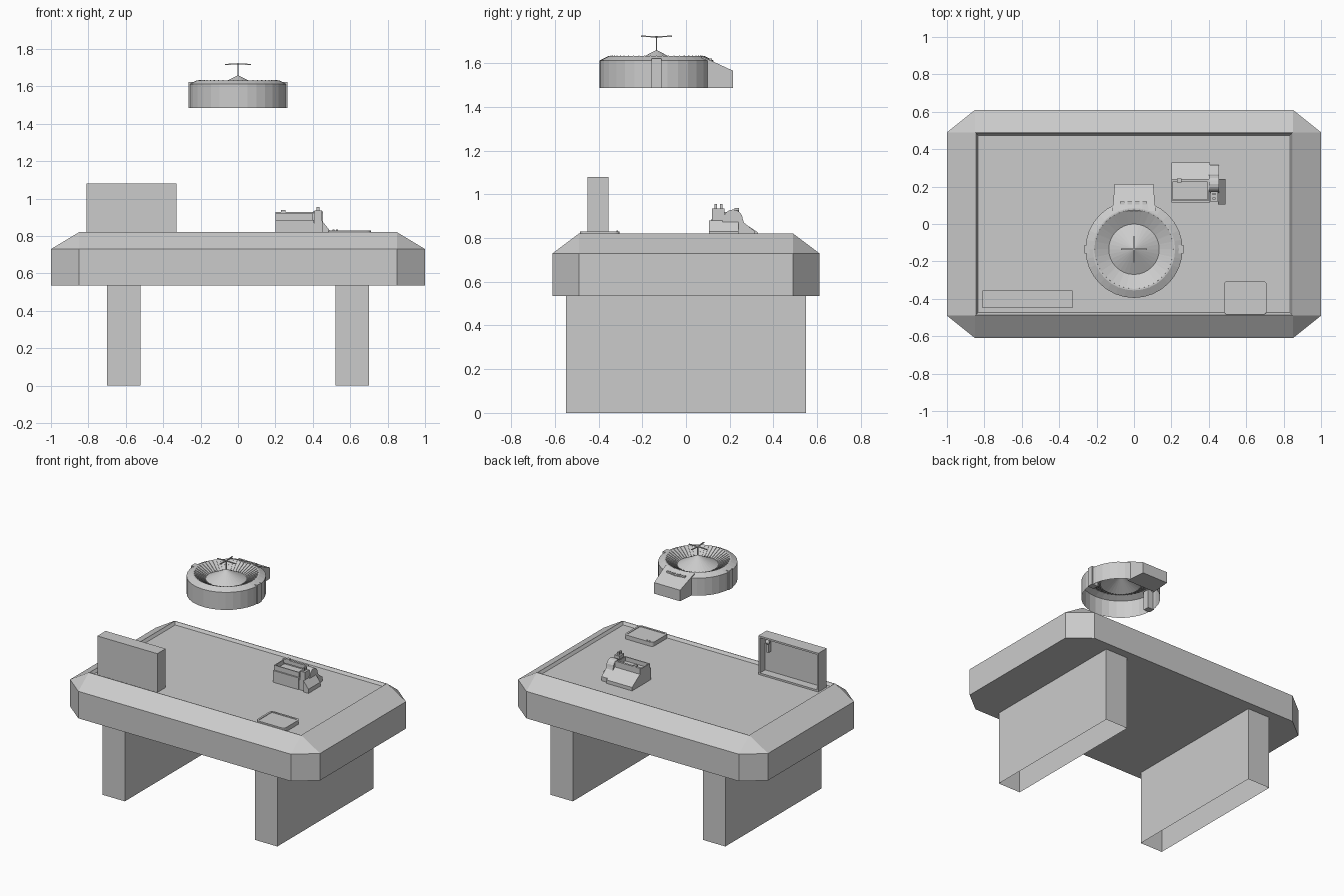
import bpy, bmesh, math
from mathutils import Vector, Matrix

if "Cube" in bpy.data.objects:
    bpy.data.objects.remove(bpy.data.objects["Cube"])

grey = bpy.data.materials.new("plain grey")
grey.use_nodes = True
grey.diffuse_color = (0.6, 0.6, 0.6, 1)
grey.node_tree.nodes["Principled BSDF"].inputs["Base Color"].default_value = (0.6, 0.6, 0.6, 1)


def finish(name, bm, fix=True):
    if fix:
        bmesh.ops.recalc_face_normals(bm, faces=bm.faces)
    me = bpy.data.meshes.new(name)
    bm.to_mesh(me)
    bm.free()
    me.materials.append(grey)
    ob = bpy.data.objects.new(name, me)
    bpy.context.collection.objects.link(ob)
    return ob


def add_box(bm, lo, hi):
    lo, hi = Vector(lo), Vector(hi)
    m = Matrix.Translation((lo + hi) / 2) @ Matrix.Diagonal((*(hi - lo), 1))
    return bmesh.ops.create_cube(bm, size=1, matrix=m)["verts"]


def box(name, lo, hi):
    bm = bmesh.new()
    add_box(bm, lo, hi)
    return finish(name, bm)


def side_prism(name, x0, x1, profile):
    """Extrude a (y, z) outline along x."""
    bm = bmesh.new()
    face = bm.faces.new([bm.verts.new((x0, y, z)) for y, z in profile])
    new = bmesh.ops.extrude_face_region(bm, geom=[face])["geom"]
    bmesh.ops.translate(bm, vec=(x1 - x0, 0, 0), verts=[v for v in new if isinstance(v, bmesh.types.BMVert)])
    return finish(name, bm)


def inset_face(ob, direction, width, depth):
    """Sink a panel into the largest face pointing in a direction."""
    bm = bmesh.new()
    bm.from_mesh(ob.data)
    d = Vector(direction)
    face = max((f for f in bm.faces if f.normal.dot(d) > 0.9), key=lambda f: f.calc_area())
    bmesh.ops.inset_region(bm, faces=[face], thickness=width)
    new = bmesh.ops.extrude_face_region(bm, geom=[face])["geom"]
    bmesh.ops.delete(bm, geom=[face], context="FACES_ONLY")
    bmesh.ops.translate(bm, vec=-d * depth, verts=[v for v in new if isinstance(v, bmesh.types.BMVert)])
    bm.to_mesh(ob.data)
    bm.free()


# Table top: octagonal slab, sloped rim, sunken work surface
bm = bmesh.new()
CX, CY = 0.85, 0.49
quads = [(1, 1), (-1, 1), (-1, -1), (1, -1)]


def octagon(z):
    ring = []
    for sx, sy in quads:
        pair = [(sx, sy * CY), (sx * CX, sy * 0.61)]
        if sx * sy < 0:
            pair.reverse()
        ring += [bm.verts.new((x, y, z)) for x, y in pair]
    return ring


def rectangle(x, y, z):
    return [bm.verts.new((sx * x, sy * y, z)) for sx, sy in quads]


low, high = octagon(0.535), octagon(0.73)
rim, lip, floor = rectangle(CX, CY, 0.82), rectangle(0.846, 0.486, 0.82), rectangle(0.834, 0.474, 0.8)
bm.faces.new(low)
bm.faces.new(floor)
for i in range(8):
    j = (i + 1) % 8
    bm.faces.new((low[i], low[j], high[j], high[i]))
for i in range(4):
    j = (i + 1) % 4
    bm.faces.new((high[2 * i], high[2 * i + 1], rim[i]))
    bm.faces.new((high[2 * i + 1], high[2 * j], rim[j], rim[i]))
    bm.faces.new((rim[i], rim[j], lip[j], lip[i]))
    bm.faces.new((lip[i], lip[j], floor[j], floor[i]))
finish("table_top", bm)

# Slab legs, open underneath
for side, x in (("left", 0.61), ("right", -0.61)):
    bm = bmesh.new()
    add_box(bm, (x - 0.09, -0.55, 0), (x + 0.09, 0.55, 0.536))
    bmesh.ops.delete(bm, geom=[f for f in bm.faces if f.normal.z < -0.9], context="FACES_ONLY")
    finish(side + "_leg", bm, fix=False)

# Upright screen with its hollow side to the back
screen = box("screen", (-0.81, -0.45, 0.8), (-0.33, -0.355, 1.08))
inset_face(screen, (0, 1, 0), 0.018, 0.06)
box("screen_handset", (-0.39, -0.415, 0.96), (-0.37, -0.385, 1.03))
bm = bmesh.new()
bmesh.ops.create_icosphere(bm, subdivisions=2, radius=0.018, matrix=Matrix.Translation((-0.38, -0.39, 1.035)))
finish("screen_knob", bm)

# Tablet with rounded upright corners, sunken display and two buttons
tablet = box("tablet", (0.48, -0.485, 0.8), (0.71, -0.305, 0.83))
bm = bmesh.new()
bm.from_mesh(tablet.data)
edges = [e for e in bm.edges if abs(e.verts[0].co.z - e.verts[1].co.z) > 0.01]
bmesh.ops.bevel(bm, geom=edges, offset=0.022, segments=4, profile=0.5, affect="EDGES")
bm.to_mesh(tablet.data)
bm.free()
inset_face(tablet, (0, 0, 1), 0.014, 0.004)
for i in range(2):
    x = 0.505 + 0.02 * i
    box(f"tablet_button_{i + 1}", (x, -0.318, 0.828), (x + 0.01, -0.312, 0.834))

# Desk console: sloped body, open tray, side tower and low wedge
side_prism("console_body", 0.2, 0.405,
           [(0.115, 0.8), (0.33, 0.8), (0.33, 0.825), (0.24, 0.885), (0.115, 0.885)])
tray = box("console_tray", (0.2, 0.125, 0.88), (0.4, 0.24, 0.92))
inset_face(tray, (0, 0, 1), 0.01, 0.03)
box("console_tray_bar", (0.2, 0.225, 0.9), (0.4, 0.24, 0.928))
box("console_switch", (0.23, 0.222, 0.92), (0.255, 0.242, 0.938))
arc = [(0.215 + 0.045 * math.cos(a), 0.885 + 0.045 * math.sin(a))
       for a in [math.pi * k / 8 for k in range(9)]]
side_prism("console_tower", 0.4, 0.455, [(0.12, 0.8), (0.315, 0.8), (0.315, 0.83), (0.265, 0.87)] + arc
           + [(0.165, 0.87), (0.12, 0.87)])
box("console_tower_cap", (0.41, 0.12, 0.87), (0.45, 0.175, 0.935))
for i, y in enumerate((0.13, 0.155)):
    box(f"console_peg_{i + 1}", (0.42, y, 0.93), (0.435, y + 0.012, 0.955))
bm = bmesh.new()
verts = add_box(bm, (0.45, 0.105, 0.8), (0.49, 0.24, 0.88))
for v in verts:
    if v.co.z > 0.85 and v.co.x > 0.47:
        v.co.z = 0.83
finish("console_wedge", bm)

# Floating arena ring: outer wall, sloped lip, inner bowl and central cone
CENTER = Vector((0, -0.135, 0))
SEG = 32
profile = [(0.26, 1.485), (0.26, 1.612), (0.22, 1.632), (0.212, 1.632), (0.135, 1.59)]
bm = bmesh.new()
rings = [[bm.verts.new(CENTER + Vector((r * math.cos(math.tau * i / SEG), r * math.sin(math.tau * i / SEG), z)))
          for i in range(SEG)] for r, z in profile]
tip = bm.verts.new(CENTER + Vector((0, 0, 1.66)))
for i in range(SEG):
    j = (i + 1) % SEG
    for a, b in zip(rings, rings[1:]):
        bm.faces.new((a[i], a[j], b[j], b[i]))
    bm.faces.new((rings[-1][i], rings[-1][j], tip))
finish("arena_shell", bm, fix=False)

# Radial ribs on the bowl
bm = bmesh.new()
tilt = math.atan2(0.042, 0.077)
for i in range(48):
    verts = add_box(bm, (-0.042, -0.002, -0.003), (0.042, 0.002, 0.003))
    m = (Matrix.Translation(CENTER) @ Matrix.Rotation(math.tau * i / 48, 4, "Z")
         @ Matrix.Translation((0.174, 0, 1.612)) @ Matrix.Rotation(-tilt, 4, "Y"))
    bmesh.ops.transform(bm, matrix=m, verts=verts)
finish("bowl_ribs", bm)

# Side ribs and the rear housing
for side, s in (("left", 1), ("right", -1)):
    x0, x1 = sorted((s * 0.215, s * 0.265))
    box(side + "_arena_rib", (x0, -0.157, 1.485), (x1, -0.112, 1.622))
bm = bmesh.new()
for v in add_box(bm, (-0.115, 0.07, 1.485), (0.115, 0.215, 1.632)):
    if v.co.y > 0.1:
        v.co.x *= 0.9
        v.co.z = min(v.co.z, 1.565)
finish("rear_housing", bm)
for i in range(4):
    x = -0.075 + 0.04 * i
    box(f"housing_button_{i + 1}", (x, 0.105, 1.6), (x + 0.025, 0.12, 1.622))

# Mast with four drooping blades
box("mast", (-0.003, CENTER.y - 0.003, 1.65), (0.003, CENTER.y + 0.003, 1.722))
bm = bmesh.new()
for i in range(4):
    verts = add_box(bm, (0, -0.004, 1.717), (0.07, 0.004, 1.723))
    for v in verts:
        if v.co.x > 0.05:
            v.co.z += 0.003 if i % 2 else -0.003
    bmesh.ops.transform(bm, matrix=Matrix.Translation(CENTER) @ Matrix.Rotation(math.pi / 2 * i, 4, "Z"), verts=verts)
finish("mast_blades", bm)
